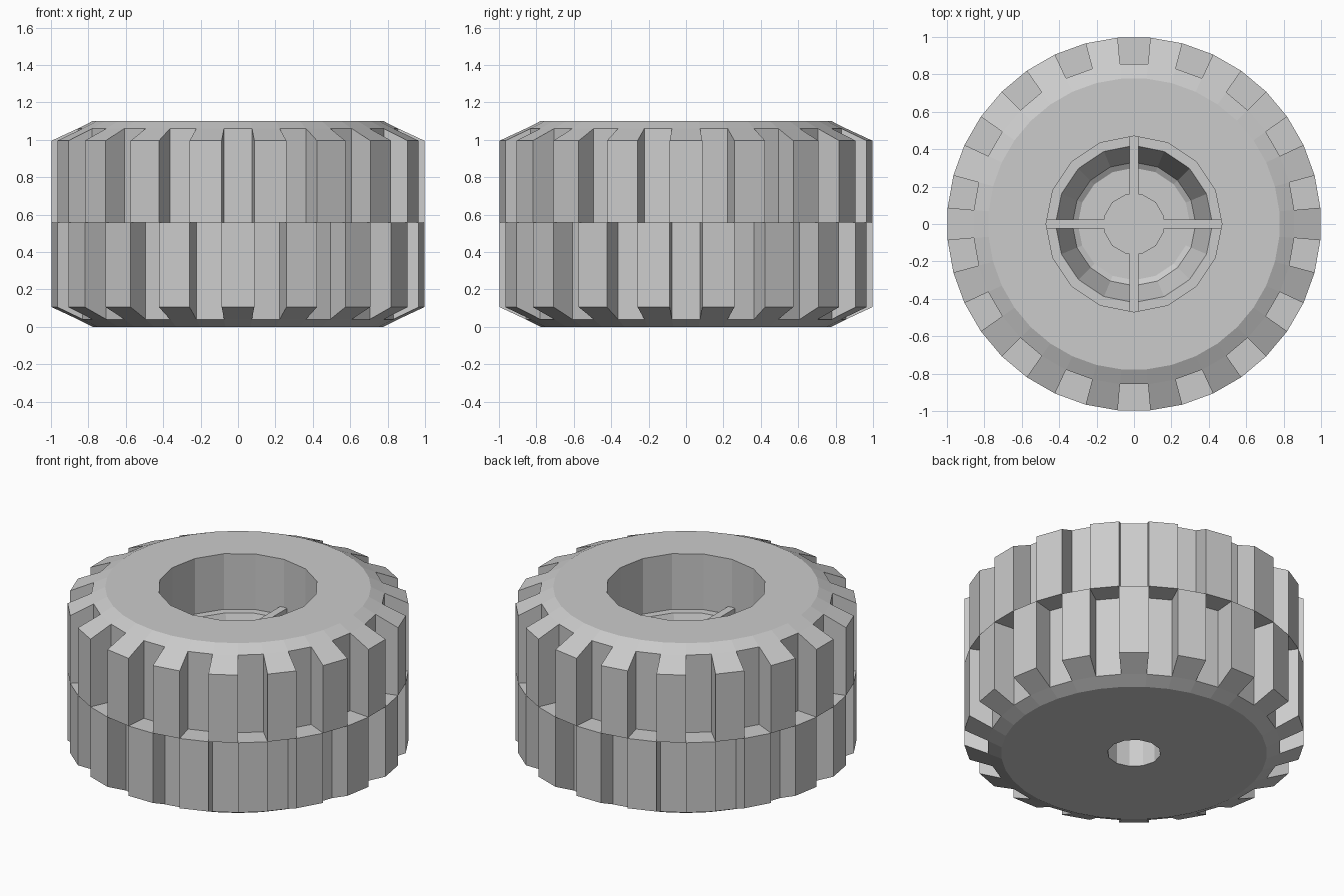
import bpy, bmesh
from math import cos, sin, radians, pi

cube = bpy.data.objects.get("Cube")
if cube:
    bpy.data.objects.remove(cube, do_unlink=True)

grey = bpy.data.materials.new("plain grey")
grey.use_nodes = True
colour = (0.6, 0.6, 0.6, 1)
grey.diffuse_color = colour
grey.node_tree.nodes["Principled BSDF"].inputs["Base Color"].default_value = colour


def finish(name, bm):
    bmesh.ops.recalc_face_normals(bm, faces=bm.faces)
    mesh = bpy.data.meshes.new(name)
    bm.to_mesh(mesh)
    bm.free()
    mesh.materials.append(grey)
    obj = bpy.data.objects.new(name, mesh)
    bpy.context.collection.objects.link(obj)
    return obj


def turned(name, profile, sides, phase=0):
    """Closed solid turned from (radius, height) points, capped at both ends."""
    bm = bmesh.new()
    rings = []
    for r, z in profile:
        angles = [phase + 2 * pi * i / sides for i in range(sides)]
        rings.append([bm.verts.new((r * cos(a), r * sin(a), z)) for a in angles])
    for low, high in zip(rings, rings[1:]):
        for i in range(sides):
            j = (i + 1) % sides
            bm.faces.new((low[i], low[j], high[j], high[i]))
    bm.faces.new(rings[0])
    bm.faces.new(rings[-1])
    return finish(name, bm)


def cut(target, cutter):
    cutter.hide_render = True
    mod = target.modifiers.new("cut", "BOOLEAN")
    mod.operation = "DIFFERENCE"
    mod.solver = "EXACT"
    mod.object = cutter
    bpy.context.view_layer.objects.active = target
    bpy.ops.object.modifier_apply(modifier=mod.name)
    bpy.data.objects.remove(cutter, do_unlink=True)


HEIGHT, SHOULDER, GROOVE, MIDDLE = 1.1, 0.78, 0.86, 0.557
SLOPE_Z = 0.04      # height of the sidewall slope at the groove floor
EDGE_Z = 0.105      # height of the sidewall slope at the outer edge

# Tyre core, with the groove floors as its outer surface
core = turned("tyre_core", [(SHOULDER, 0), (GROOVE, SLOPE_Z),
                            (GROOVE, HEIGHT - SLOPE_Z), (SHOULDER, HEIGHT)],
              36, radians(5))

# Wheel recess with a ledge and a sloping dish, and the axle hole below
cut(core, turned("recess_cutter", [(0.30, 0.48), (0.33, 0.5), (0.42, 0.74),
                                   (0.47, 0.74), (0.47, 1.2)], 16))
cut(core, turned("axle_cutter", [(0.157, -0.1), (0.157, 0.4)], 12))


# Two rows of tread blocks, staggered by half a pitch
def tread_row(name, upper, offset):
    bm = bmesh.new()
    section = [(GROOVE, SLOPE_Z), (1, EDGE_Z), (1, MIDDLE), (GROOVE, MIDDLE)]
    if upper:
        section = [(r, z if z == MIDDLE else HEIGHT - z) for r, z in section]
    for k in range(18):
        ends = []
        for side in (-5, 5):
            a = radians(20 * k + offset + side)
            ends.append([bm.verts.new((r * cos(a), r * sin(a), z)) for r, z in section])
        first, last = ends
        bm.faces.new(first)
        bm.faces.new(last)
        for i in range(3):   # the inner side rests on the core
            bm.faces.new((first[i], first[i + 1], last[i + 1], last[i]))
    return finish(name, bm)


tread_row("lower_tread", False, 10)
tread_row("upper_tread", True, 0)

# Hub and four spokes, flush on top
SPOKE_TOP = 0.79
turned("hub", [(0.165, 0.47), (0.165, SPOKE_TOP)], 12, radians(15))
for k, side in enumerate(("left", "back", "right", "front")):
    bm = bmesh.new()
    bmesh.ops.create_cube(bm, size=1)
    bmesh.ops.scale(bm, vec=(0.33, 0.048, 0.09), verts=bm.verts)
    bmesh.ops.translate(bm, vec=(0.305, 0, SPOKE_TOP - 0.045), verts=bm.verts)
    spoke = finish(side + "_spoke", bm)
    spoke.rotation_euler.z = k * pi / 2
